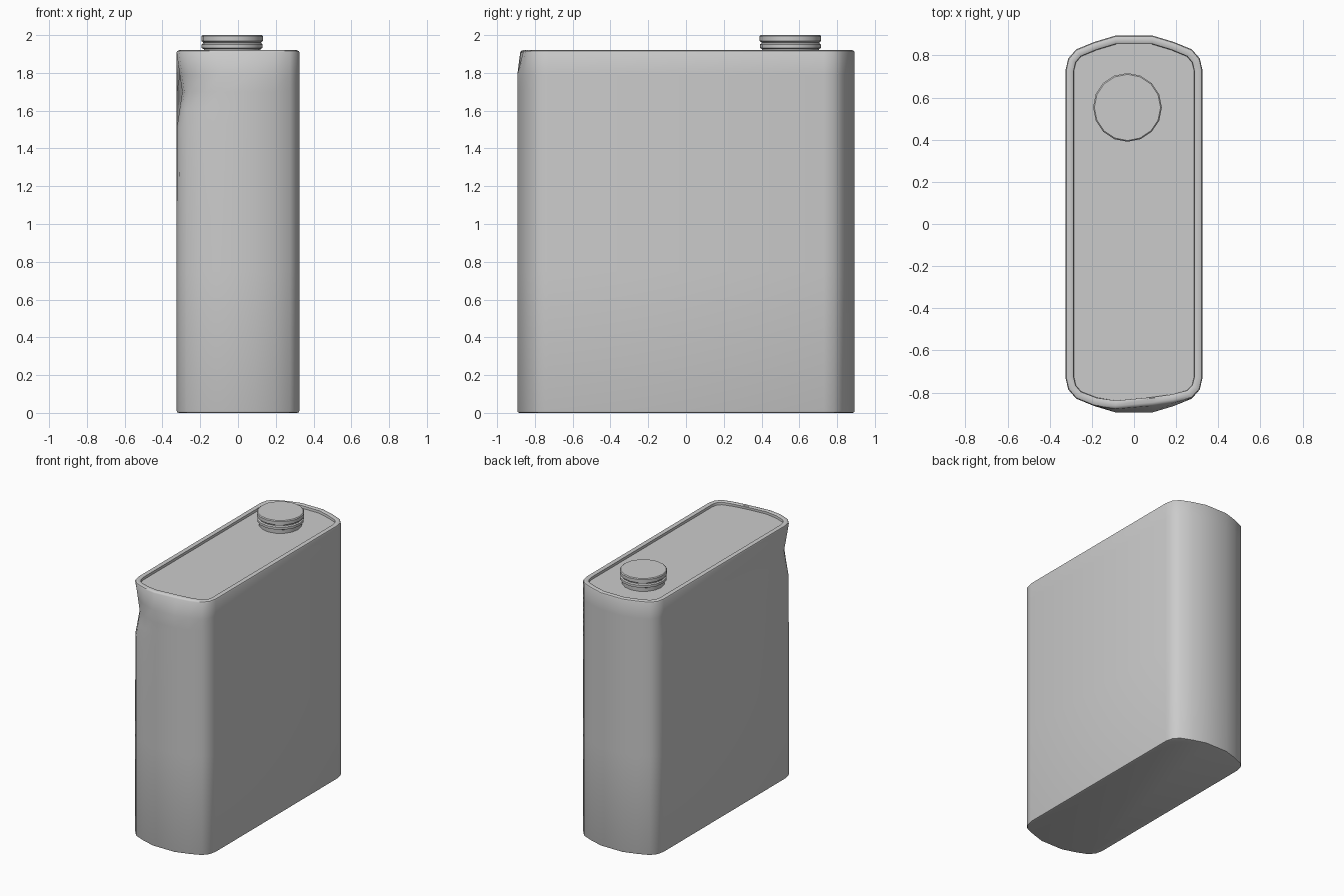
import bpy, bmesh, math
from mathutils import Vector

if "Cube" in bpy.data.objects:
    bpy.data.objects.remove(bpy.data.objects["Cube"])


def finish(bm, name, angle):
    bmesh.ops.recalc_face_normals(bm, faces=bm.faces)
    me = bpy.data.meshes.new(name)
    bm.to_mesh(me)
    bm.free()
    ob = bpy.data.objects.new(name, me)
    bpy.context.collection.objects.link(ob)
    bpy.ops.object.select_all(action='DESELECT')
    ob.select_set(True)
    bpy.context.view_layer.objects.active = ob
    bpy.ops.object.shade_smooth_by_angle(angle=math.radians(angle))
    return ob


def loft(rings):
    # Bridge matching rings of points and close both ends
    bm = bmesh.new()
    loops = [[bm.verts.new(p) for p in r] for r in rings]
    n = len(loops[0])
    for a, b in zip(loops, loops[1:]):
        for i in range(n):
            j = (i + 1) % n
            bm.faces.new((a[i], a[j], b[j], b[i]))
    bm.faces.new(loops[0][::-1])
    bm.faces.new(loops[-1])
    return bm


# Rounded can outline, one quarter mirrored to four
quarter = [(0.325, 0.73), (0.312, 0.785), (0.275, 0.828), (0.19, 0.863), (0.09, 0.893)]
half = quarter + [(-x, y) for x, y in reversed(quarter)]
outline = [Vector(p) for p in half + [(-x, -y) for x, y in half]]


def inset(d):
    pts = []
    n = len(outline)
    for i, p in enumerate(outline):
        e1 = (p - outline[i - 1]).normalized()
        e2 = (outline[(i + 1) % n] - p).normalized()
        n1, n2 = Vector((-e1.y, e1.x)), Vector((-e2.y, e2.x))
        pts.append(p + (n1 + n2) * d / (1 + n1.dot(n2)))
    return pts


def tent(v, centre, width):
    return max(0, 1 - abs(v - centre) / width)


# Can body: rounded bottom edge, raised rim and recessed top panel
levels = [(0.012, 0), (0.003, 0.003), (0, 0.012), (0, 0.75), (0, 1.51), (0, 1.61),
          (0, 1.70), (0, 1.79), (0, 1.908), (0.004, 1.916), (0.013, 1.92),
          (0.032, 1.92), (0.038, 1.916), (0.04, 1.898)]
bm = loft([[(p.x, p.y, z) for p in inset(d)] for d, z in levels])

# Dents: front left corner and front of the rim
for v in bm.verts:
    x, y, z = v.co
    if y < -0.7:
        corner = tent(z, 1.70, 0.2) * tent(x, -0.325, 0.2)
        rim = tent(z, 1.92, 0.13) * tent(x, 0.05, 0.24)
        v.co.x += 0.03 * corner
        v.co.y += 0.02 * corner + 0.04 * rim
finish(bm, "can_body", 35)

# Screw cap with a groove between cap and collar
profile = [(0.148, 1.89), (0.15, 1.926), (0.162, 1.932), (0.162, 1.95), (0.154, 1.957),
           (0.154, 1.962), (0.163, 1.969), (0.163, 1.994), (0.157, 2.0)]
N = 16
bm = loft([[(-0.031 + r * math.cos(2 * math.pi * i / N),
             0.553 + r * math.sin(2 * math.pi * i / N), z) for i in range(N)]
           for r, z in profile])
finish(bm, "screw_cap", 35)
